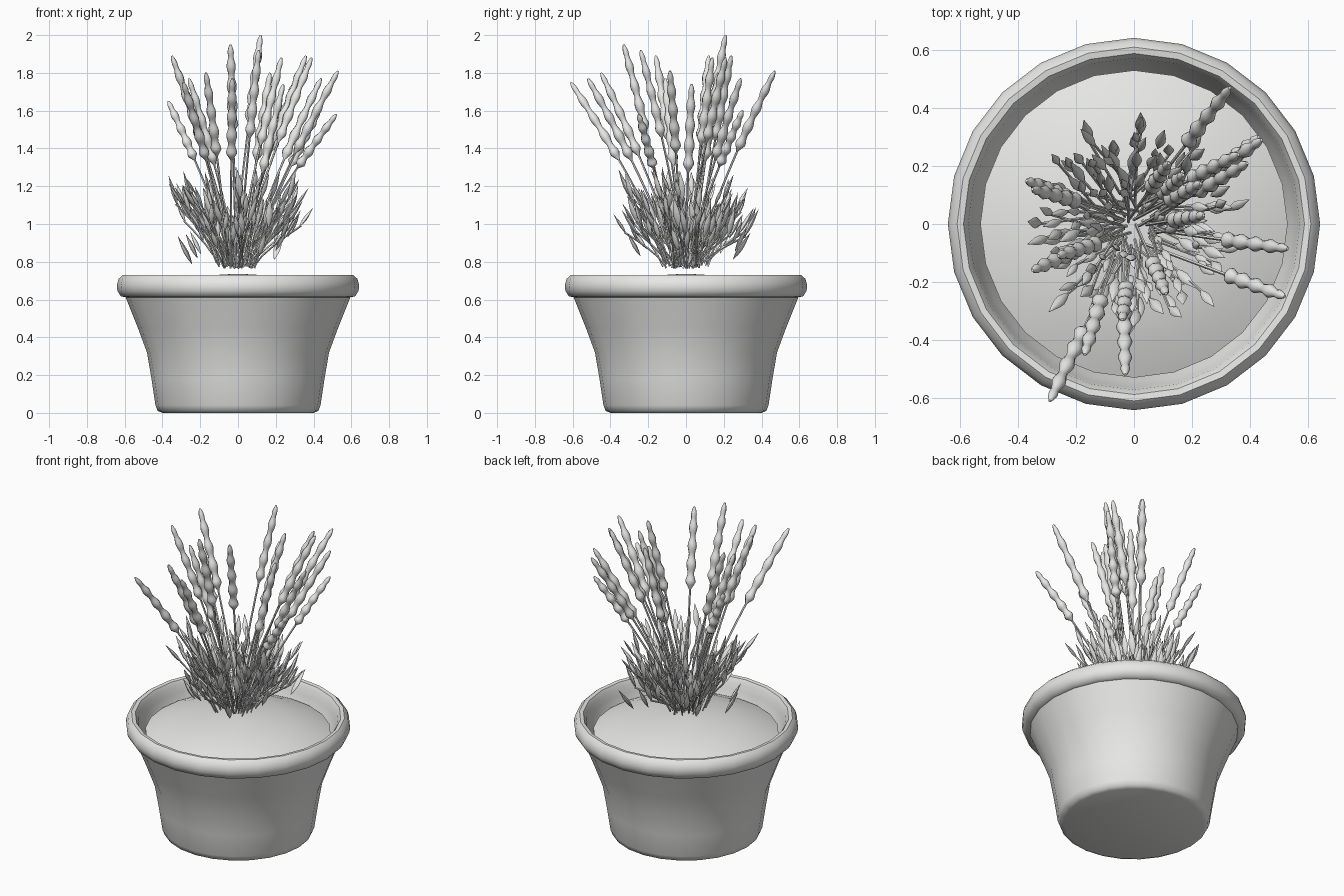
import bpy, bmesh, math, random
from mathutils import Vector

random.seed(7)
cube = bpy.data.objects.get("Cube")
if cube:
    bpy.data.objects.remove(cube)

grey = bpy.data.materials.new("pale grey")
grey.use_nodes = True
colour = (0.8, 0.8, 0.79, 1)
grey.diffuse_color = colour
grey.node_tree.nodes["Principled BSDF"].inputs["Base Color"].default_value = colour


def finish(name, bm, angle):
    """Turn a bmesh into a smooth-shaded object."""
    bmesh.ops.recalc_face_normals(bm, faces=bm.faces)
    mesh = bpy.data.meshes.new(name)
    bm.to_mesh(mesh)
    bm.free()
    mesh.materials.append(grey)
    ob = bpy.data.objects.new(name, mesh)
    bpy.context.scene.collection.objects.link(ob)
    bpy.ops.object.select_all(action='DESELECT')
    ob.select_set(True)
    bpy.context.view_layer.objects.active = ob
    bpy.ops.object.shade_smooth_by_angle(angle=math.radians(angle))


def skin(bm, rings):
    """Join rings of vertices with quads and cap both ends."""
    for a, b in zip(rings, rings[1:]):
        for i in range(len(a)):
            j = (i + 1) % len(a)
            bm.faces.new((a[i], a[j], b[j], b[i]))
    bm.faces.new(rings[0])
    bm.faces.new(rings[-1])


def ring(bm, centre, u, v, sides):
    angles = [math.tau * i / sides for i in range(sides)]
    return [bm.verts.new(centre + u * math.cos(a) + v * math.sin(a)) for a in angles]


def tube(bm, path, radii, sides, flat=1.0):
    """Sweep a ring along a path; the broad side lies level."""
    axis = (path[-1] - path[0]).normalized()
    u = axis.cross(Vector((0, 0, 1))).normalized()
    v = axis.cross(u) * flat
    skin(bm, [ring(bm, p, u * r, v * r, sides) for p, r in zip(path, radii)])


def lathe(name, profile, sides, angle):
    """Revolve a profile of (radius, height) about the z axis."""
    bm = bmesh.new()
    skin(bm, [ring(bm, Vector((0, 0, z)), Vector((r, 0, 0)), Vector((0, r, 0)), sides)
              for r, z in profile])
    finish(name, bm, angle)


# Pot: outer wall, rolled rim, inner wall
lathe("pot", [(0.40, 0), (0.425, 0.01), (0.437, 0.04), (0.458, 0.18), (0.482, 0.32),
              (0.53, 0.45), (0.595, 0.612), (0.62, 0.617), (0.638, 0.645),
              (0.642, 0.675), (0.632, 0.71), (0.61, 0.73), (0.588, 0.727),
              (0.572, 0.70), (0.565, 0.66), (0.545, 0.61), (0.525, 0.56)], 24, 50)

# Soil dome
lathe("soil", [(0.53, 0.58), (0.53, 0.63), (0.42, 0.675), (0.28, 0.71),
               (0.12, 0.73), (0.02, 0.736)], 24, 40)


def bend(base, tip, t, power):
    """Point on a stem that leans outwards more towards its tip."""
    d = tip - base
    return base + Vector((d.x * t ** power, d.y * t ** power, d.z * t))


def root(tip, spread):
    """Foot of a stem, on the same side of the clump as its tip."""
    flat = Vector((tip.x, tip.y, 0)) * spread
    return flat + Vector((random.uniform(-.04, .04), random.uniform(-.04, .04),
                          random.uniform(0.765, 0.80)))


# Tall stems, each with a knobbly seed spike
tips = [(-.29, -.61, 1.75), (-.17, -.45, 1.80), (-.03, -.52, 1.77), (-.04, -.33, 1.95),
        (.11, -.24, 1.92), (.33, .47, 1.81), (.44, .29, 1.77), (.36, .24, 1.89),
        (.39, .21, 1.88), (.43, .30, 1.60), (.53, -.085, 1.81), (.52, -.25, 1.58),
        (.24, .03, 1.74), (-.37, .15, 1.65), (-.35, .12, 1.89), (-.35, -.16, 1.89),
        (-.26, -.11, 1.77), (.12, .21, 2.0), (.23, .14, 1.88), (.17, .17, 1.80)]
stems, spikes = bmesh.new(), bmesh.new()
for co in tips:
    tip = Vector(co)
    base = root(tip, 0.12)
    length = 0.34 if tip.z < 1.7 else 0.48
    start = 1 - length / (tip - base).length
    lower = [bend(base, tip, (start + 0.02) * i / 6, 1.25) for i in range(7)]
    tube(stems, lower, [0.006] * 7, 5)
    n = 32
    path, radii = [], []
    for i in range(n + 1):
        s = i / n
        path.append(bend(base, tip, start + (1 - start) * s, 1.25))
        bulb = 0.62 + 0.38 * math.sin(math.pi * (s * 4.5 + 0.1)) ** 2
        taper = min(1, s * 8 + 0.2) * min(1, (1 - s) * 8 + 0.25)
        radii.append((0.032 - 0.010 * s) * bulb * taper)
    tube(spikes, path, radii, 8, 0.9)
finish("seed_spikes", spikes, 60)

# Short stems carrying slender, steep leaves
leaves = bmesh.new()


def leaf(foot, lean, length):
    """Pointed leaf rising from its foot, tilted by a sideways lean."""
    direction = (lean + Vector((0, 0, 1))).normalized()
    shape = (0.12, 0.7, 1.0, 0.85, 0.45, 0.06)
    path = [foot + direction * length * i / 5 for i in range(6)]
    tube(leaves, path, [length * 0.12 * s for s in shape], 6, 0.6)


def jitter(amount):
    return Vector((random.uniform(-amount, amount), random.uniform(-amount, amount), 0))


count = 78
for k in range(count):
    angle = k * 2.39996 + random.uniform(-.2, .2)
    out = Vector((math.cos(angle), math.sin(angle), 0))
    reach = 0.06 + 0.28 * math.sqrt((k + 0.5) / count)
    tip = out * reach + Vector((0, 0, random.uniform(0.93, 1.26 - 0.35 * reach)))
    base = root(tip, 0.3)
    tube(stems, [bend(base, tip, i / 4, 1.3) for i in range(5)], [0.005] * 5, 4)
    for t in (0.55, 0.97) if k % 2 else (0.75, 0.97):
        foot = bend(base, tip, t, 1.3)
        leaf(foot, out * (0.2 + reach) + jitter(.25), random.uniform(0.11, 0.17))

# Loose low leaves around the clump
for k in range(16):
    angle = k * 2.39996
    out = Vector((math.cos(angle), math.sin(angle), 0))
    foot = out * random.uniform(0.18, 0.32) + Vector((0, 0, random.uniform(0.78, 0.95)))
    leaf(foot, out * 0.65 + jitter(.15), random.uniform(0.12, 0.17))
finish("stems", stems, 60)
finish("leaves", leaves, 60)
